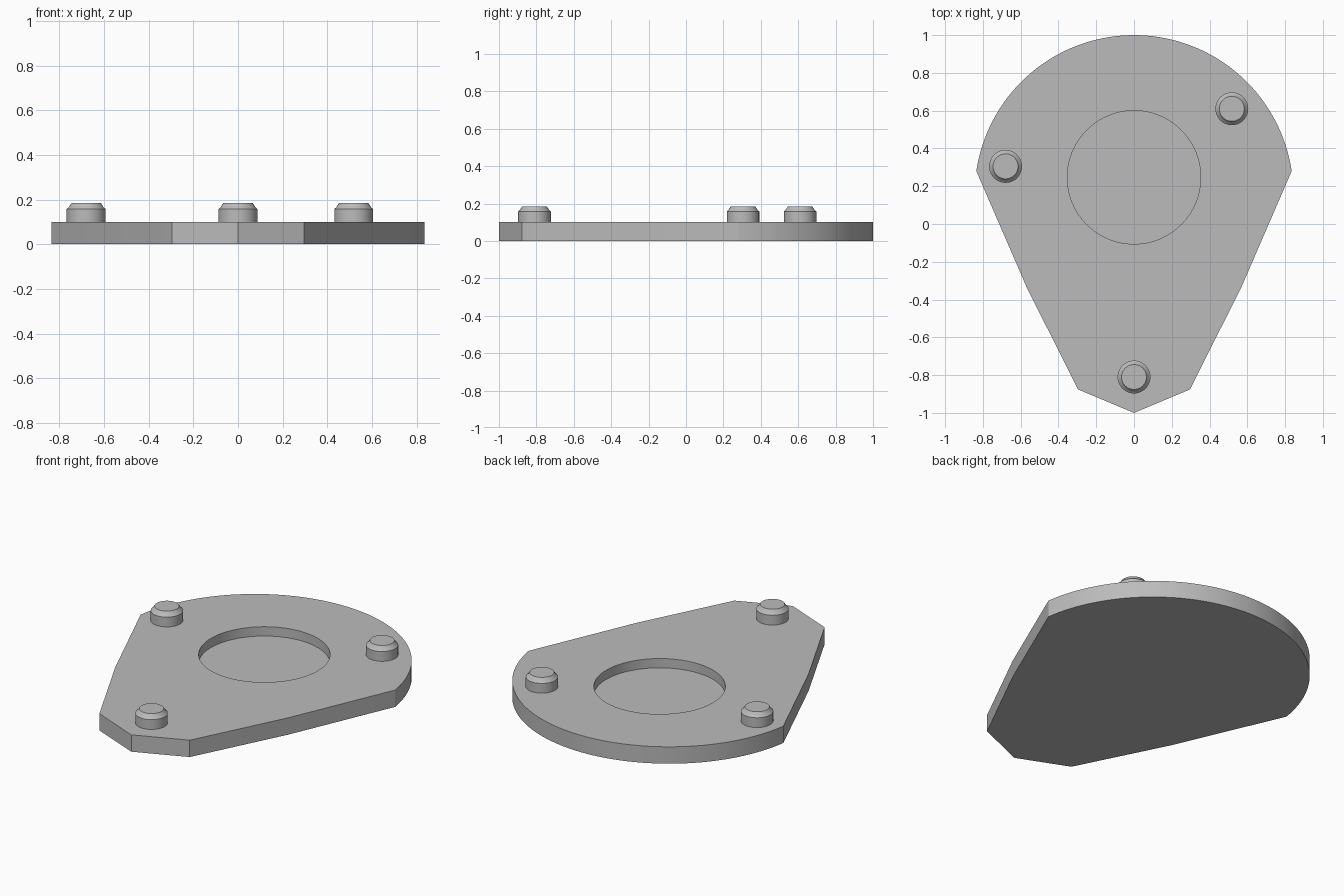
import bpy, bmesh, math

if "Cube" in bpy.data.objects:
    bpy.data.objects.remove(bpy.data.objects["Cube"])

grey = bpy.data.materials.new("plain grey")
grey.diffuse_color = (0.5, 0.5, 0.5, 1)
grey.use_nodes = True
grey.node_tree.nodes["Principled BSDF"].inputs["Base Color"].default_value = grey.diffuse_color

PLATE_TOP = 0.1
POCKET_FLOOR = 0.045


def finish(name, bm, angle=30):
    """Turn a bmesh into a named, shaded object."""
    bmesh.ops.recalc_face_normals(bm, faces=bm.faces[:])
    mesh = bpy.data.meshes.new(name)
    bm.to_mesh(mesh)
    bm.free()
    mesh.materials.append(grey)
    ob = bpy.data.objects.new(name, mesh)
    bpy.context.collection.objects.link(ob)
    bpy.ops.object.select_all(action='DESELECT')
    ob.select_set(True)
    bpy.context.view_layer.objects.active = ob
    bpy.ops.object.shade_smooth_by_angle(angle=math.radians(angle))
    return ob


def prism(bm, points, z0, z1):
    """Extrude a flat outline from z0 to z1."""
    face = bm.faces.new([bm.verts.new((x, y, z0)) for x, y in points])
    new = bmesh.ops.extrude_face_region(bm, geom=[face])["geom"]
    verts = [v for v in new if isinstance(v, bmesh.types.BMVert)]
    bmesh.ops.translate(bm, verts=verts, vec=(0, 0, z1 - z0))


# Plate outline: round back, tapering sides, blunt pointed front
R, CY = 0.844, 0.156
half = math.acos((0.28 - CY) / R)
arc = [(R * math.sin(a), CY + R * math.cos(a))
       for a in (half - 2 * half * i / 72 for i in range(73))]
right = [(0.296, -0.876), (0.566, -0.34)]
left = [(-x, y) for x, y in reversed(right)]
bm = bmesh.new()
prism(bm, [(0, -1)] + right + arc + left, 0, PLATE_TOP)
plate = finish("base_plate", bm)

# Round pocket cut into the top of the plate
bm = bmesh.new()
circle = [(0.353 * math.cos(2 * math.pi * i / 96),
           0.247 + 0.353 * math.sin(2 * math.pi * i / 96)) for i in range(96)]
prism(bm, circle, POCKET_FLOOR, 0.3)
cutter = finish("pocket_cutter", bm)
cutter.hide_render = True
cutter.hide_viewport = True
cut = plate.modifiers.new("pocket", 'BOOLEAN')
cut.operation = 'DIFFERENCE'
cut.solver = 'EXACT'
cut.object = cutter
bpy.context.view_layer.objects.active = plate
# Bake the cut, then shade again so the pocket rim stays sharp
bpy.ops.object.select_all(action='DESELECT')
plate.select_set(True)
bpy.ops.object.modifier_apply(modifier=cut.name)
bpy.ops.object.shade_smooth_by_angle(angle=math.radians(30))
bpy.data.objects.remove(cutter)

# Three locating studs with chamfered tops
PROFILE = [(0.087, PLATE_TOP - 0.01), (0.087, 0.158), (0.079, 0.164), (0.066, 0.184)]
STUDS = {"stud_front": (0, -0.81), "stud_left": (-0.68, 0.305), "stud_right": (0.518, 0.61)}
for name, (x, y) in STUDS.items():
    bm = bmesh.new()
    rings = [[bm.verts.new((x + r * math.cos(2 * math.pi * i / 48),
                            y + r * math.sin(2 * math.pi * i / 48), z))
              for i in range(48)] for r, z in PROFILE]
    for low, high in zip(rings, rings[1:]):
        for i in range(48):
            j = (i + 1) % 48
            bm.faces.new((low[i], low[j], high[j], high[i]))
    bm.faces.new(rings[0])
    bm.faces.new(rings[-1])
    finish(name, bm, 25)
